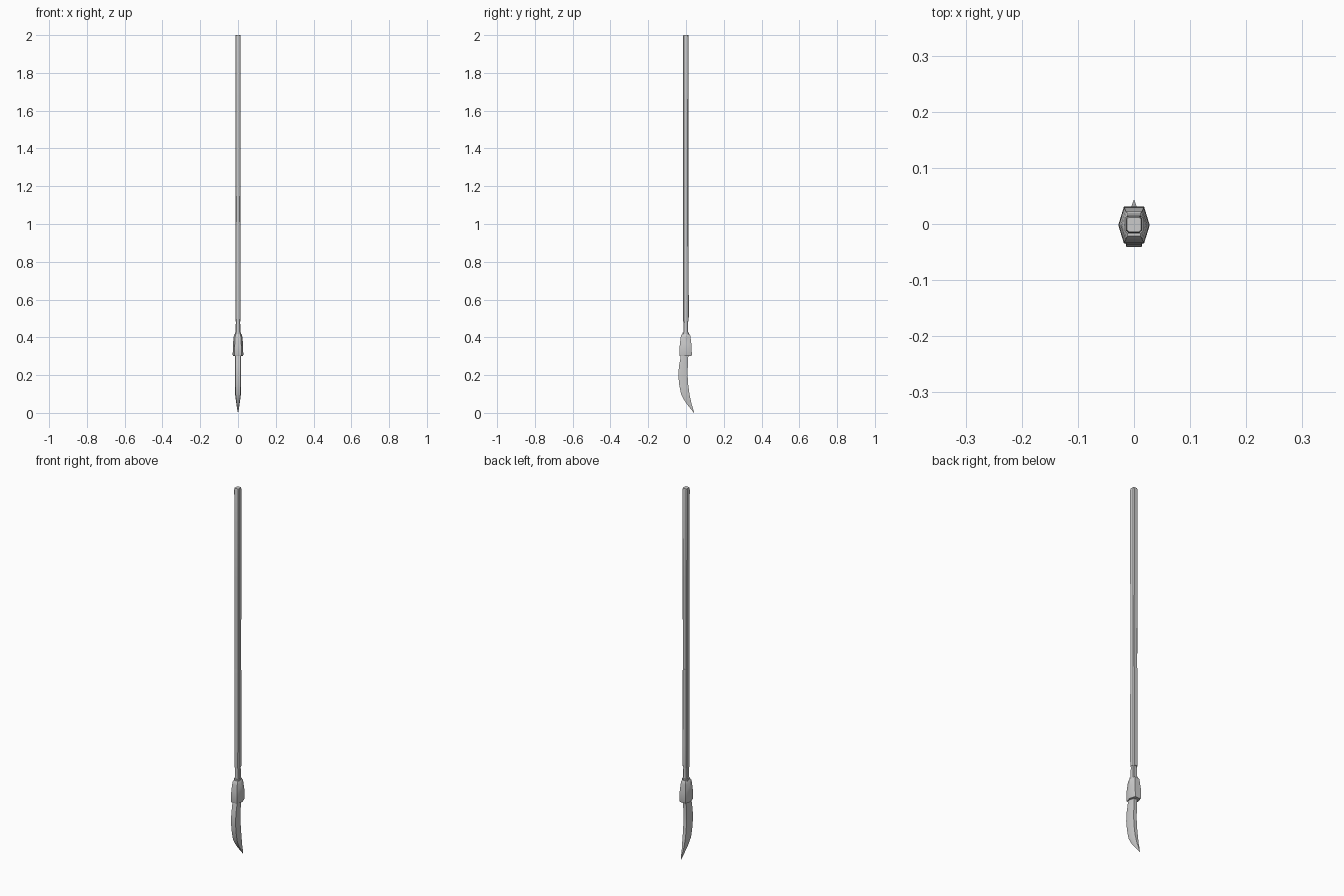
import bpy, bmesh


def loft(name, sections, outline, angle=0.6):
    """Skin rings: each section is (z, half width x, y min, y max)."""
    bm = bmesh.new()
    rings = []
    for z, hx, y0, y1 in sections:
        cy, hy = (y0 + y1) / 2, (y1 - y0) / 2
        rings.append([bm.verts.new((u * hx, cy + v * hy, z)) for u, v in outline])
    n = len(outline)
    for a, b in zip(rings, rings[1:]):
        for i in range(n):
            j = (i + 1) % n
            bm.faces.new((a[i], a[j], b[j], b[i]))
    bm.faces.new(rings[0])
    bm.faces.new(rings[-1])
    bmesh.ops.recalc_face_normals(bm, faces=bm.faces)
    mesh = bpy.data.meshes.new(name)
    bm.to_mesh(mesh)
    bm.free()
    obj = bpy.data.objects.new(name, mesh)
    bpy.context.collection.objects.link(obj)
    bpy.ops.object.select_all(action='DESELECT')
    obj.select_set(True)
    bpy.context.view_layer.objects.active = obj
    bpy.ops.object.shade_smooth_by_angle(angle=angle)
    return obj


# cross-sections in the unit square
chamfered = [(-.7, -1), (.7, -1), (1, -.7), (1, .7),
             (.7, 1), (-.7, 1), (-1, .7), (-1, -.7)]
hexagon = [(-.64, -1), (.64, -1), (1, 0), (.64, 1), (-.64, 1), (-1, 0)]
blade_outline = [(-.8, -1), (.8, -1), (1, -.3), (.55, 1), (-.55, 1), (-1, -.3)]

# long pole: slim upper half, grip half, slight step between
loft("upper_shaft", [(1.0, .013, -.015, .012), (1.5, .0138, -.0155, .0135),
                     (1.99, .0145, -.016, .014), (2.0, .0125, -.014, .012)], chamfered)
loft("lower_shaft", [(.485, .0125, -.0155, .0135), (.50, .0135, -.016, .0145),
                     (.60, .014, -.016, .0155), (.64, .014, -.016, .014),
                     (1.0, .0135, -.0155, .0135), (1.02, .013, -.015, .013)], chamfered)

# neck and ring between pole and socket
loft("neck", [(.41, .0145, -.016, .0135), (.43, .0125, -.0135, .011),
              (.46, .0125, -.0135, .011), (.49, .011, -.012, .010)], chamfered)
loft("neck_ring", [(.412, .016, -.0175, .015), (.425, .016, -.0175, .015)], chamfered)

# flared six-sided socket
loft("socket", [(.302, .026, -.033, .029), (.308, .028, -.035, .031),
                (.36, .027, -.033, .029), (.40, .0235, -.028, .024),
                (.413, .021, -.025, .022), (.418, .017, -.021, .018)], hexagon)

# curved blade, tip swept backwards
loft("blade", [(.005, .0006, .0415, .043), (.03, .006, .018, .0355),
               (.05, .009, .002, .029), (.075, .0125, -.014, .0235),
               (.10, .0155, -.026, .0185), (.15, .0165, -.036, .0115),
               (.20, .017, -.041, .0085), (.25, .017, -.037, .0095),
               (.28, .017, -.031, .011), (.315, .017, -.026, .013)], blade_outline)

# rest the tip on the floor
for o in bpy.data.objects:
    if o.name == "blade":
        for v in o.data.vertices:
            if v.co.z < .01:
                v.co.z = 0.0
